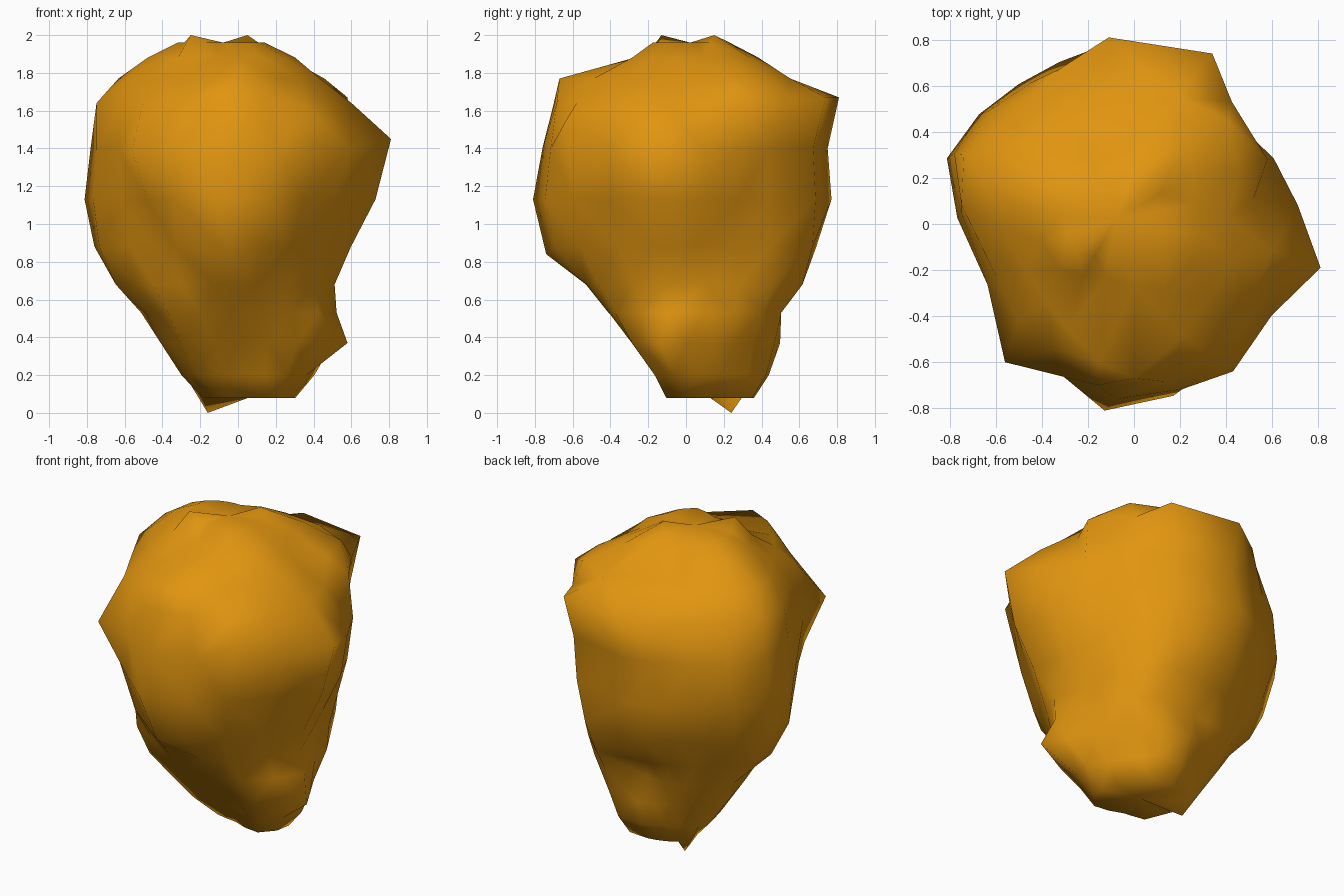
import bpy
import bmesh
from math import atan2, floor, pi
from mathutils import Vector

default_cube = bpy.data.objects.get("Cube")
if default_cube:
    bpy.data.objects.remove(default_cube, do_unlink=True)

# Ochre stone colour
ochre = bpy.data.materials.new("ochre_stone")
ochre.use_nodes = True
ochre.diffuse_color = (0.75, 0.30, 0.005, 1)
shader = ochre.node_tree.nodes["Principled BSDF"]
shader.inputs["Base Color"].default_value = ochre.diffuse_color
shader.inputs["Roughness"].default_value = 0.9

# Irregular plan outline of the boulder
outline = [Vector(p) for p in (
    (.81, -.19), (.73, .09), (.64, .31), (.49, .48), (.34, .74), (-.11, .81),
    (-.29, .74), (-.47, .64), (-.65, .51), (-.81, .32), (-.78, .05),
    (-.67, -.27), (-.56, -.6), (-.33, -.7), (-.09, -.81), (.22, -.76),
    (.43, -.64), (.62, -.41))]

# Eight directions, an eighth of a turn apart, in which sections are measured
directions = [Vector(d) for d in (
    (1, 0), (1, 1), (0, 1), (-1, 1), (-1, 0), (-1, -1), (0, -1), (1, -1))]

# Height, then how far the section reaches along each direction
sections = [
    (.08, .3, .5, .36, .45, .2, .15, .09, .32),
    (.2, .4, .6, .44, .55, .3, .35, .15, .43),
    (.37, .5, .68, .5, .67, .41, .55, .28, .6),
    (.53, .52, .76, .49, .8, .51, .73, .41, .66),
    (.68, .51, .83, .6, .9, .65, .82, .53, .73),
    (.88, .6, .91, .69, 1.03, .76, .88, .74, .84),
    (1.13, .73, .97, .77, 1.15, .81, .98, .81, .94),
    (1.4, .79, .99, .75, 1.12, .78, 1.1, .76, 1.02),
    (1.64, .6, 1.03, .78, 1.03, .75, .92, .7, .92),
    (1.77, .45, .86, .52, .86, .63, .74, .6, .7),
    (1.88, .3, .55, .36, .64, .48, .52, .27, .43),
    (1.96, .14, .28, .22, .42, .32, .38, .16, .23),
]

# Corners, ledges and knobs that break the even sections
corners = [
    (.81, -.19, 1.45),    # sharp side corner
    (-.56, -.6, 1.4),     # front corners
    (.43, -.64, 1.54),
    (0, -.67, 1.77),      # front brow
    (-.11, .81, 1.67),    # back ledge
    (.34, .74, 1.67),
    (.58, .28, 1.67),
    (-.05, -.74, .84),    # underside of the front bulge
    (.58, -.14, .37),     # foot lobe
    (-.16, .24, 0),       # lowest tip
    (-.25, -.13, 2),      # twin summits
    (.05, .15, 2),
]


def scaled_outline(scales):
    """Outline with its size blended smoothly between the eight directions."""
    points = []
    for point in outline:
        turn = (atan2(point.y, point.x) / (2 * pi)) % 1 * 8
        i = floor(turn) % 8
        blend = turn - floor(turn)
        points.append(point * (scales[i] * (1 - blend) + scales[(i + 1) % 8] * blend))
    return points


def add_section(bm, z, *reach):
    centre = Vector((reach[0] - reach[4], reach[2] - reach[6])) / 2
    limits = [limit - centre.dot(d) for limit, d in zip(reach, directions)]
    scales = [1] * 8
    # Settle the outline until it just touches every limit
    for _ in range(4):
        points = scaled_outline(scales)
        scales = [s * limit / max(p.dot(d) for p in points)
                  for s, limit, d in zip(scales, limits, directions)]
    return [bm.verts.new((*(centre + p), z)) for p in scaled_outline(scales)]


def bridge(bm, lower, upper):
    count = len(lower)
    for i in range(count):
        j = (i + 1) % count
        bm.faces.new((lower[i], lower[j], upper[j], upper[i]))


# Boulder body: stacked sections, closed above and below
bm = bmesh.new()
rings = [add_section(bm, *section) for section in sections]
for lower, upper in zip(rings, rings[1:]):
    bridge(bm, lower, upper)
caps = [bm.faces.new(list(reversed(rings[0]))), bm.faces.new(rings[-1])]
bmesh.ops.poke(bm, faces=caps)

# Pull the nearest point out to each corner, without reusing points
free = set(bm.verts)
for corner in corners:
    target = Vector(corner)
    nearest = min(free, key=lambda vert: (vert.co - target).length)
    nearest.co = target
    free.remove(nearest)

bmesh.ops.triangulate(bm, faces=bm.faces[:])
bmesh.ops.recalc_face_normals(bm, faces=bm.faces[:])
for face in bm.faces:
    face.smooth = True

mesh = bpy.data.meshes.new("boulder")
bm.to_mesh(mesh)
bm.free()
mesh.materials.append(ochre)
boulder = bpy.data.objects.new("boulder", mesh)
bpy.context.collection.objects.link(boulder)
